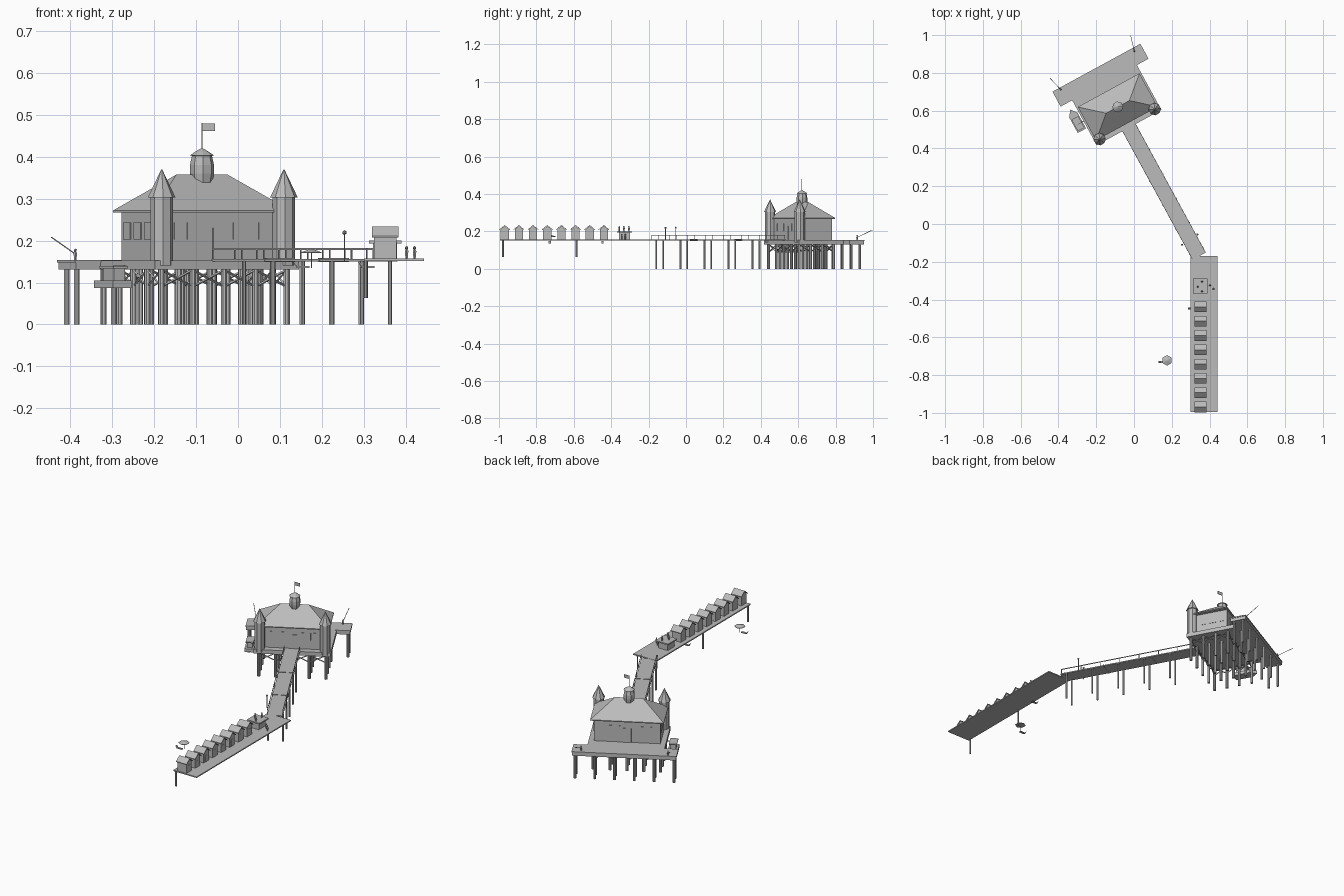
import bpy, bmesh, math
from mathutils import Matrix, Vector

if "Cube" in bpy.data.objects:
    bpy.data.objects.remove(bpy.data.objects["Cube"])

grey = bpy.data.materials.new("weathered_grey")
grey.diffuse_color = (0.5, 0.5, 0.5, 1)
grey.use_nodes = True
grey.node_tree.nodes["Principled BSDF"].inputs["Base Color"].default_value = grey.diffuse_color

# Local frame of the turned pavilion and its walkway
TURN = Matrix.Translation((-0.086, 0.62, 0)) @ Matrix.Rotation(math.radians(28.6), 4, 'Z')
WORLD = Matrix.Identity(4)


def finish(name, bm, frame=WORLD):
    bmesh.ops.recalc_face_normals(bm, faces=bm.faces)
    me = bpy.data.meshes.new(name)
    bm.to_mesh(me)
    bm.free()
    me.materials.append(grey)
    ob = bpy.data.objects.new(name, me)
    ob.matrix_world = frame
    bpy.context.collection.objects.link(ob)
    return ob


def box(bm, x0, x1, y0, y1, z0, z1):
    m = Matrix.Translation(((x0 + x1) / 2, (y0 + y1) / 2, (z0 + z1) / 2)) @ Matrix.Diagonal((x1 - x0, y1 - y0, z1 - z0, 1))
    bmesh.ops.create_cube(bm, size=1, matrix=m)


def rod(bm, a, b, r, n=6):
    a, b = Vector(a), Vector(b)
    d = b - a
    m = Matrix.Translation((a + b) / 2) @ d.to_track_quat('Z', 'Y').to_matrix().to_4x4()
    bmesh.ops.create_cone(bm, cap_ends=True, segments=n, radius1=r, radius2=r, depth=d.length, matrix=m)


def lathe(bm, x, y, profile, n=8):
    """Stack of rings given as (radius, height)."""
    rings = [[bm.verts.new((x + r * math.cos(2 * math.pi * (i + .5) / n),
                            y + r * math.sin(2 * math.pi * (i + .5) / n), z)) for i in range(n)]
             for r, z in profile]
    for lo, hi in zip(rings, rings[1:]):
        for i in range(n):
            j = (i + 1) % n
            bm.faces.new((lo[i], lo[j], hi[j], hi[i]))
    bm.faces.new(rings[0][::-1])
    bm.faces.new(rings[-1])


def prism(bm, pts, shift):
    lo = [bm.verts.new(p) for p in pts]
    hi = [bm.verts.new(Vector(p) + Vector(shift)) for p in pts]
    bm.faces.new(lo)
    bm.faces.new(hi[::-1])
    for i in range(len(lo)):
        j = (i + 1) % len(lo)
        bm.faces.new((lo[i], hi[i], hi[j], lo[j]))


# Pavilion decks
bm = bmesh.new()
box(bm, -.195, .195, -.125, .15, .131, .153)
finish("pavilion_deck", bm, TURN)
bm = bmesh.new()
box(bm, -.262, .262, .148, .234, .131, .148)
box(bm, -.265, .265, .146, .236, .148, .154)
finish("landing_stage", bm, TURN)

# Piles and cross braces below the pavilion
bm = bmesh.new()
cols = [-.17 + .085 * i for i in range(5)]
rows = [-.11, -.04, .03, .10]
for u in cols:
    for v in rows:
        rod(bm, (u, v, 0), (u, v, .132), .008, 8)
for i in range(6):
    u = -.25 + .1 * i
    for v in (.165, .215):
        rod(bm, (u, v, 0), (u, v, .132), .007, 8)
finish("pavilion_piles", bm, TURN)
bm = bmesh.new()
for v in (rows[0], rows[-1]):
    for a, b in zip(cols, cols[1:]):
        rod(bm, (a, v, .09), (b, v, .13), .003, 4)
        rod(bm, (a, v, .13), (b, v, .09), .003, 4)
for u in (cols[0], cols[-1]):
    for a, b in zip(rows, rows[1:]):
        rod(bm, (u, a, .09), (u, b, .13), .003, 4)
        rod(bm, (u, a, .13), (u, b, .09), .003, 4)
finish("cross_braces", bm, TURN)

# Hall walls
bm = bmesh.new()
box(bm, -.168, .168, -.092, .092, .153, .272)
finish("hall_walls", bm, TURN)

# Hipped roof
bm = bmesh.new()
e = [bm.verts.new((x, y, z)) for z in (.267, .272) for x, y in ((-.186, -.101), (.186, -.101), (.186, .101), (-.186, .101))]
r0, r1 = bm.verts.new((-.07, 0, .357)), bm.verts.new((.07, 0, .357))
bm.faces.new(e[:4])
for i in range(4):
    bm.faces.new((e[i], e[(i + 1) % 4], e[4 + (i + 1) % 4], e[4 + i]))
for f in ((e[4], e[5], r1, r0), (e[6], e[7], r0, r1), (e[5], e[6], r1), (e[7], e[4], r0)):
    bm.faces.new(f)
finish("hipped_roof", bm, TURN)

# Windows and doors as thin plates
bm = bmesh.new()
for s in (-1, 1):
    for u in (-.115, -.08, -.045, .045, .08, .115):
        box(bm, u - .011, u + .011, s * .092 - .002, s * .092 + .002, .203, .243)
    box(bm, -.021, .021, s * .092 - .003, s * .092 + .003, .153, .23)
    for v in (-.04, .012, .064):
        box(bm, s * .168 - .002, s * .168 + .002, v - .018, v + .018, .203, .243)
finish("windows_and_doors", bm, TURN)

# Corner turrets with pointed caps
for side, s in (("left", -1), ("right", 1)):
    bm = bmesh.new()
    lathe(bm, s * .166, -.104, [(.027, .14), (.027, .303), (.033, .303), (.001, .37)])
    finish(side + "_turret", bm, TURN)

# Cupola with flag
bm = bmesh.new()
lathe(bm, 0, 0, [(.024, .335), (.029, .36), (.029, .38), (.024, .402), (.029, .403), (.016, .412), (.002, .42)])
finish("cupola", bm, TURN)
bm = bmesh.new()
rod(bm, (-.086, .62, .41), (-.086, .62, .48), .0015)
box(bm, -.085, -.055, .619, .621, .461, .479)
finish("flag", bm)

# Boat and cabin hung beside the hall
bm = bmesh.new()
prism(bm, [(-.252, -.02, .087), (-.202, -.02, .087), (-.202, .075, .087), (-.227, .108, .087), (-.252, .075, .087)], (0, 0, .018))
box(bm, -.242, -.212, -.005, .05, .105, .133)
box(bm, -.247, -.207, -.012, .058, .133, .139)
rod(bm, (-.19, .02, .137), (-.23, .02, .137), .003)
finish("side_boat", bm, TURN)

# Walkway with joints and piles
bm = bmesh.new()
box(bm, -.04, .04, -.9, -.12, .15, .156)
for v in (-.386, -.656):
    box(bm, -.041, .041, v - .002, v + .002, .149, .158)
finish("walkway", bm, TURN)
bm = bmesh.new()
for i in range(5):
    for u in (-.038, .038):
        v = -.866 + .1465 * i
        rod(bm, (u, v, 0), (u, v, .151), .005, 8)
finish("walkway_piles", bm, TURN)

# Railings on both sides of the walkway
bm = bmesh.new()
for u in (-.039, .039):
    box(bm, u - .0015, u + .0015, -.895, -.125, .178, .182)
    for i in range(8):
        v = -.893 + .1095 * i
        box(bm, u - .0015, u + .0015, v - .0015, v + .0015, .155, .18)
finish("railings", bm, TURN)

# Lamps
for i, (x, y) in enumerate(((.254, -.11), (.336, -.055))):
    bm = bmesh.new()
    rod(bm, (x, y, .15), (x, y, .216), .002)
    bmesh.ops.create_icosphere(bm, subdivisions=1, radius=.006, matrix=Matrix.Translation((x, y, .219)))
    finish("lamp_%d" % (i + 1), bm)

# Straight promenade and its piles
bm = bmesh.new()
box(bm, .30, .443, -.995, -.17, .151, .157)
finish("promenade", bm)
bm = bmesh.new()
for y in (-.978, -.585):
    rod(bm, (.305, y, .063), (.305, y, .152), .0045, 8)
finish("promenade_piles", bm)

# Row of beach huts with gabled roofs
for i in range(8):
    y = -.969 + .0757 * i
    bm = bmesh.new()
    prism(bm, [(.324, y - .022, .157), (.324, y + .022, .157), (.324, y + .022, .21), (.324, y, .229), (.324, y - .022, .21)], (.054, 0, 0))
    prism(bm, [(.319, y - .028, .207), (.319, y, .23), (.319, y + .028, .207), (.319, y + .028, .211), (.319, y, .234), (.319, y - .028, .211)], (.064, 0, 0))
    box(bm, .377, .379, y - .009, y + .009, .157, .195)
    finish("beach_hut_%d" % (i + 1), bm)

# Kiosk
bm = bmesh.new()
box(bm, .322, .378, -.358, -.3, .157, .193)
box(bm, .312, .39, -.368, -.289, .193, .2)
finish("kiosk", bm)


def figure(bm, x, y, z, h=.03):
    lathe(bm, x, y, [(.003, z), (.005, z + h * .6), (.003, z + h * .72)], 6)
    bmesh.ops.create_icosphere(bm, subdivisions=1, radius=h * .15, matrix=Matrix.Translation((x, y, z + h * .85)))


# Visitors near the kiosk
bm = bmesh.new()
for x, y, z in ((.402, -.325, .157), (.421, -.343, .157), (.337, -.332, .199), (.36, -.305, .199), (.36, -.357, .199)):
    figure(bm, x, y, z)
finish("visitors", bm)

# Anglers with rods on the landing stage
bm = bmesh.new()
for x, y, tx, ty in ((-.388, .712, -.445, .772), (.002, .915, -.018, .998)):
    figure(bm, x, y, .154, .027)
    rod(bm, (x, y, .168), (tx, ty, .208), .0015)
finish("anglers", bm)

# Parasol and loungers
bm = bmesh.new()
lathe(bm, .175, -.722, [(.028, .17), (.028, .172), (.003, .18)], 6)
rod(bm, (.175, -.722, .135), (.175, -.722, .172), .0015)
finish("parasol", bm)
bm = bmesh.new()
for x, y in ((.155, -.73), (.31, -.447)):
    box(bm, x - .016, x + .016, y - .006, y + .006, .135, .139)
    prism(bm, [(x - .016, y - .006, .137), (x - .013, y - .006, .137), (x - .021, y - .006, .148), (x - .024, y - .006, .148)], (0, .012, 0))
finish("loungers", bm)
